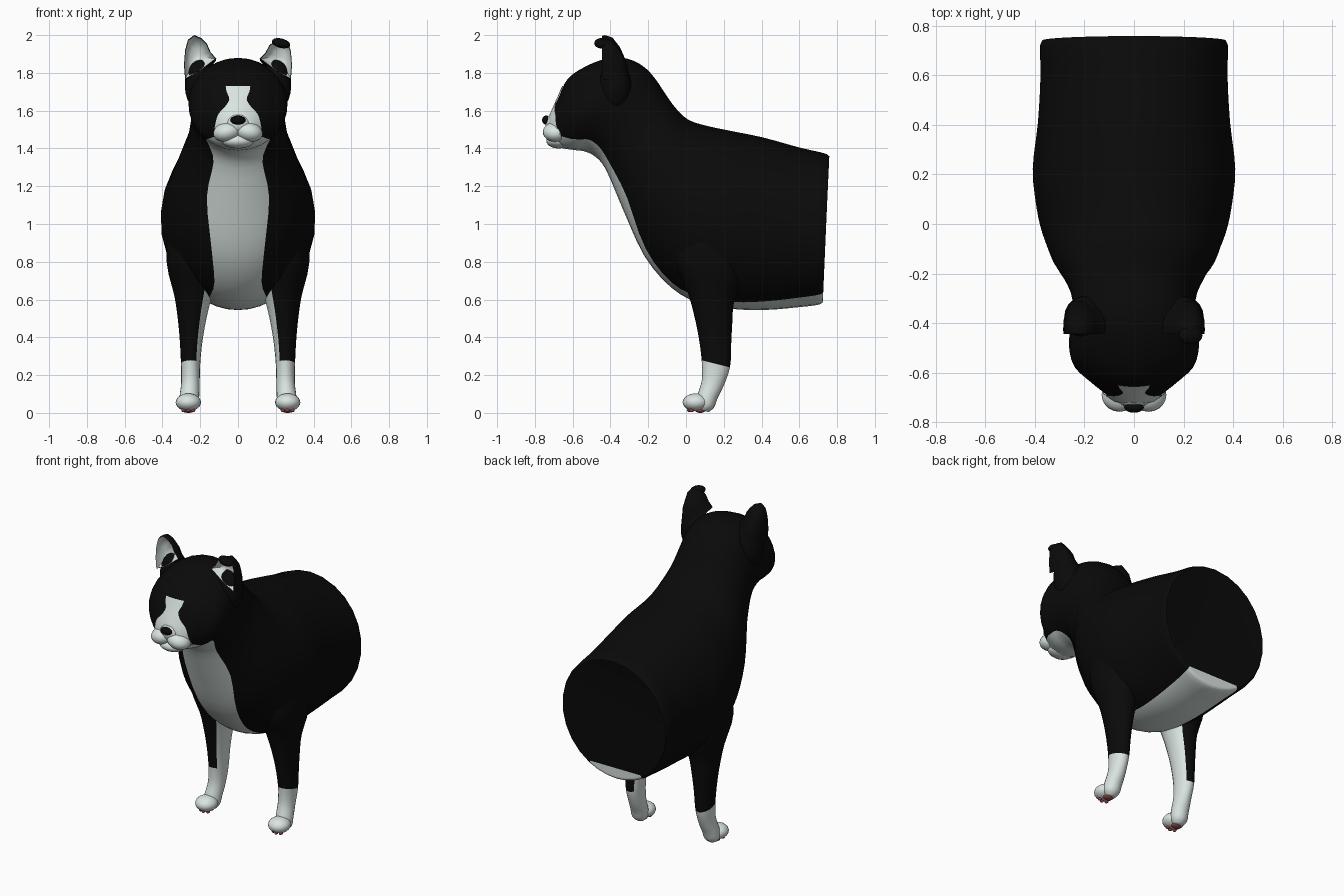
import bpy, bmesh, math
from mathutils import Vector, Matrix
from mathutils.bvhtree import BVHTree

if "Cube" in bpy.data.objects:
    bpy.data.objects.remove(bpy.data.objects["Cube"])


def material(name, rgb):
    m = bpy.data.materials.new(name)
    m.diffuse_color = (*rgb, 1)
    m.use_nodes = True
    m.node_tree.nodes["Principled BSDF"].inputs["Base Color"].default_value = m.diffuse_color
    return m


BLACK = material("black fur", (0.003, 0.003, 0.003))
WHITE = material("white fur", (0.70, 0.78, 0.75))
PINK = material("paw pad red", (0.36, 0.07, 0.07))


def finish(name, bm, mats, angle=50):
    bmesh.ops.recalc_face_normals(bm, faces=bm.faces)
    me = bpy.data.meshes.new(name)
    bm.to_mesh(me)
    bm.free()
    for m in mats:
        me.materials.append(m)
    me.shade_smooth()
    me.set_sharp_from_angle(angle=math.radians(angle))
    ob = bpy.data.objects.new(name, me)
    bpy.context.collection.objects.link(ob)
    return ob


def ellipsoid(name, centre, radii, mat, rot=0):
    bm = bmesh.new()
    mx = (Matrix.Translation(centre) @ Matrix.Rotation(rot, 4, 'Y')
          @ Matrix.Diagonal((*radii, 1)))
    bmesh.ops.create_uvsphere(bm, u_segments=20, v_segments=12, radius=1, matrix=mx)
    return finish(name, bm, [mat])


def smooth_rows(rows, steps):
    """Catmull-Rom interpolation of parameter rows."""
    out = []
    for i in range(len(rows) - 1):
        p0, p1 = rows[max(i - 1, 0)], rows[i]
        p2, p3 = rows[i + 1], rows[min(i + 2, len(rows) - 1)]
        for s in range(steps):
            t = s / steps
            out.append([0.5 * (2 * b + (c - a) * t + (2 * a - 5 * b + 4 * c - d) * t * t
                               + (3 * b - a - 3 * c + d) * t ** 3)
                        for a, b, c, d in zip(p0, p1, p2, p3)])
    out.append(list(rows[-1]))
    return out


def loft(bm, rings, colour):
    """Skin closed rings; each end is closed by strips across the ring."""
    vs = [[bm.verts.new(p) for p in r] for r in rings]
    n = len(vs[0])
    for i in range(len(vs) - 1):
        for k in range(n):
            q = (k + 1) % n
            f = bm.faces.new((vs[i][k], vs[i][q], vs[i + 1][q], vs[i + 1][k]))
            f.material_index = colour(i, k)
    for i in (0, len(vs) - 1):
        r = vs[i]
        for j in range(n // 2):
            idx = list(dict.fromkeys((j, j + 1, (n - j - 1) % n, (n - j) % n)))
            f = bm.faces.new([r[a] for a in idx])
            f.material_index = colour(i, j)


# Torso, neck and head: top y, top z, bottom y, bottom z, half width, bib half width
SECTIONS = [
    (0.755, 1.34, 0.725, 0.60, 0.355, 0.18),
    (0.745, 1.37, 0.710, 0.575, 0.38, 0.19),
    (0.60, 1.405, 0.60, 0.56, 0.38, 0.18),
    (0.40, 1.46, 0.42, 0.545, 0.39, 0.17),
    (0.20, 1.50, 0.25, 0.55, 0.41, 0.16),
    (0.07, 1.53, 0.07, 0.58, 0.395, 0.15),
    (0.00, 1.56, -0.08, 0.665, 0.37, 0.125),
    (-0.06, 1.62, -0.22, 0.83, 0.33, 0.14),
    (-0.11, 1.69, -0.335, 1.08, 0.275, 0.165),
    (-0.16, 1.765, -0.425, 1.29, 0.25, 0.13),
    (-0.22, 1.83, -0.485, 1.36, 0.25, 0.15),
    (-0.31, 1.875, -0.54, 1.385, 0.258, 0.17),
    (-0.42, 1.875, -0.58, 1.39, 0.262, 0.17),
    (-0.53, 1.835, -0.615, 1.395, 0.242, 0.16),
    (-0.625, 1.77, -0.65, 1.40, 0.175, 0.13),
    (-0.67, 1.68, -0.685, 1.41, 0.125, 0.10),
    (-0.715, 1.58, -0.715, 1.425, 0.075, 0.065),
]
BIB, HALF = 3, 14


def body_ring(row):
    ty, tz, by, bz, w, b = row
    ab = math.asin(min(b / w, 0.95))
    angles = [ab * j / BIB for j in range(BIB)]
    angles += [ab + (math.pi - ab) * j / (HALF - BIB) for j in range(HALF - BIB + 1)]

    def point(a, s):
        u = (1 - math.cos(a)) / 2
        return Vector((s * w * math.sin(a), by + (ty - by) * u, bz + (tz - bz) * u))
    return ([point(a, 1) for a in angles]
            + [point(a, -1) for a in reversed(angles[1:-1])])


bm = bmesh.new()
loft(bm, [body_ring(r) for r in smooth_rows(SECTIONS, 3)],
     lambda i, k: int(k < BIB or k >= 2 * HALF - BIB))
bmesh.ops.recalc_face_normals(bm, faces=bm.faces)
surface = BVHTree.FromBMesh(bm)
finish("body_and_head", bm, [BLACK, WHITE])

# White blaze laid on the face: height, half width
BLAZE = [(1.73, 0.065), (1.70, 0.06), (1.66, 0.046), (1.62, 0.07),
         (1.58, 0.105), (1.53, 0.12), (1.47, 0.13)]
bm = bmesh.new()
grid = []
for z, w in smooth_rows(BLAZE, 3):
    line = []
    for c in range(13):
        x = w * (c / 6 - 1)
        hit = surface.ray_cast(Vector((x, -2, z)), Vector((0, 1, 0)))[0]
        line.append(bm.verts.new((x, (hit.y if hit else -0.62) - 0.007, z)))
    grid.append(line)
for a, b in zip(grid, grid[1:]):
    for c in range(12):
        bm.faces.new((a[c], a[c + 1], b[c + 1], b[c]))
finish("face_blaze", bm, [WHITE], 180)

# Muzzle, chin and nose
for s in (-1, 1):
    ellipsoid("muzzle_cheek", (s * 0.058, -0.69, 1.487), (0.074, 0.068, 0.052), WHITE, s * 0.2)
ellipsoid("muzzle_bridge", (0, -0.69, 1.53), (0.07, 0.055, 0.06), WHITE)
ellipsoid("chin", (0, -0.675, 1.44), (0.085, 0.065, 0.04), WHITE)
ellipsoid("nose", (0, -0.74, 1.55), (0.04, 0.022, 0.024), BLACK)

# Ears: outline of the opening, x and z
EAR = [(0.115, 1.875), (0.145, 1.91), (0.165, 1.955), (0.195, 1.985), (0.232, 2.0),
       (0.265, 1.975), (0.28, 1.92), (0.286, 1.84), (0.28, 1.765), (0.20, 1.81)]
for s in (-1, 1):
    cx, cz = 0.222, 1.885
    # depth, scale about the middle, drop
    layers = [(-0.385, 0.45, 0), (-0.425, 0.88, 0), (-0.445, 0.96, 0),
              (-0.43, 1.0, 0), (-0.39, 0.98, 0.01), (-0.35, 0.80, 0.04), (-0.31, 0.45, 0.09)]
    top = 1.0 if s < 0 else 0.85
    bm = bmesh.new()
    rings = []
    for y, k, drop in layers:
        rings.append([bm.verts.new((s * (cx + (x - cx) * k), y,
                                    cz + (z - cz) * k * (top if z > cz else 1) - drop))
                      for x, z in EAR])
    n = len(EAR)
    for i in range(len(rings) - 1):
        for k in range(n):
            q = (k + 1) % n
            f = bm.faces.new((rings[i][k], rings[i][q], rings[i + 1][q], rings[i + 1][k]))
            f.material_index = int(i < 2)
    bm.faces.new(rings[0]).material_index = 1
    bm.faces.new(rings[-1])
    finish("ear", bm, [BLACK, WHITE], 60)
    ellipsoid("ear_base", (s * 0.195, -0.375, 1.73), (0.087, 0.085, 0.14), BLACK, s * 0.05)
# Folded tip of one ear
ellipsoid("ear_fold", (0.228, -0.45, 1.957), (0.05, 0.036, 0.025), BLACK, 0.25)

# Front legs: z, centre y, radius y, centre x, radius x
LEG = [(1.05, 0.15, 0.18, 0.21, 0.16), (0.80, 0.12, 0.19, 0.23, 0.148),
       (0.62, 0.13, 0.125, 0.237, 0.10), (0.50, 0.143, 0.102, 0.243, 0.076),
       (0.38, 0.153, 0.086, 0.248, 0.060), (0.26, 0.158, 0.075, 0.251, 0.051),
       (0.16, 0.142, 0.058, 0.252, 0.049), (0.09, 0.115, 0.052, 0.257, 0.052),
       (0.04, 0.10, 0.048, 0.26, 0.050), (0.012, 0.09, 0.03, 0.26, 0.03)]
SIDES, STEPS = 20, 3
for s in (-1, 1):
    rings = []
    for z, cy, ry, cx, rx in smooth_rows(LEG, STEPS):
        rings.append([Vector((s * (cx + rx * math.cos(a)), cy + ry * math.sin(a),
                              z - 0.25 * ry * math.sin(a)))
                      for a in (2 * math.pi * k / SIDES for k in range(SIDES))])

    def leg_colour(i, k):
        inner = math.cos(2 * math.pi * (k + 0.5) / SIDES) < -0.6
        return int(i >= 5 * STEPS or (inner and i >= STEPS + 1))
    bm = bmesh.new()
    loft(bm, rings, leg_colour)
    finish("front_leg", bm, [BLACK, WHITE])
    ellipsoid("paw", (s * 0.263, 0.052, 0.056), (0.067, 0.070, 0.047), WHITE)
    # Paw pads
    ellipsoid("main_pad", (s * 0.263, 0.075, 0.012), (0.032, 0.026, 0.012), PINK)
    for t in (-1, 0, 1):
        ellipsoid("toe_pad", (s * 0.263 + t * 0.026, 0.03 - 0.01 * (t == 0), 0.014),
                  (0.011, 0.014, 0.010), PINK)
